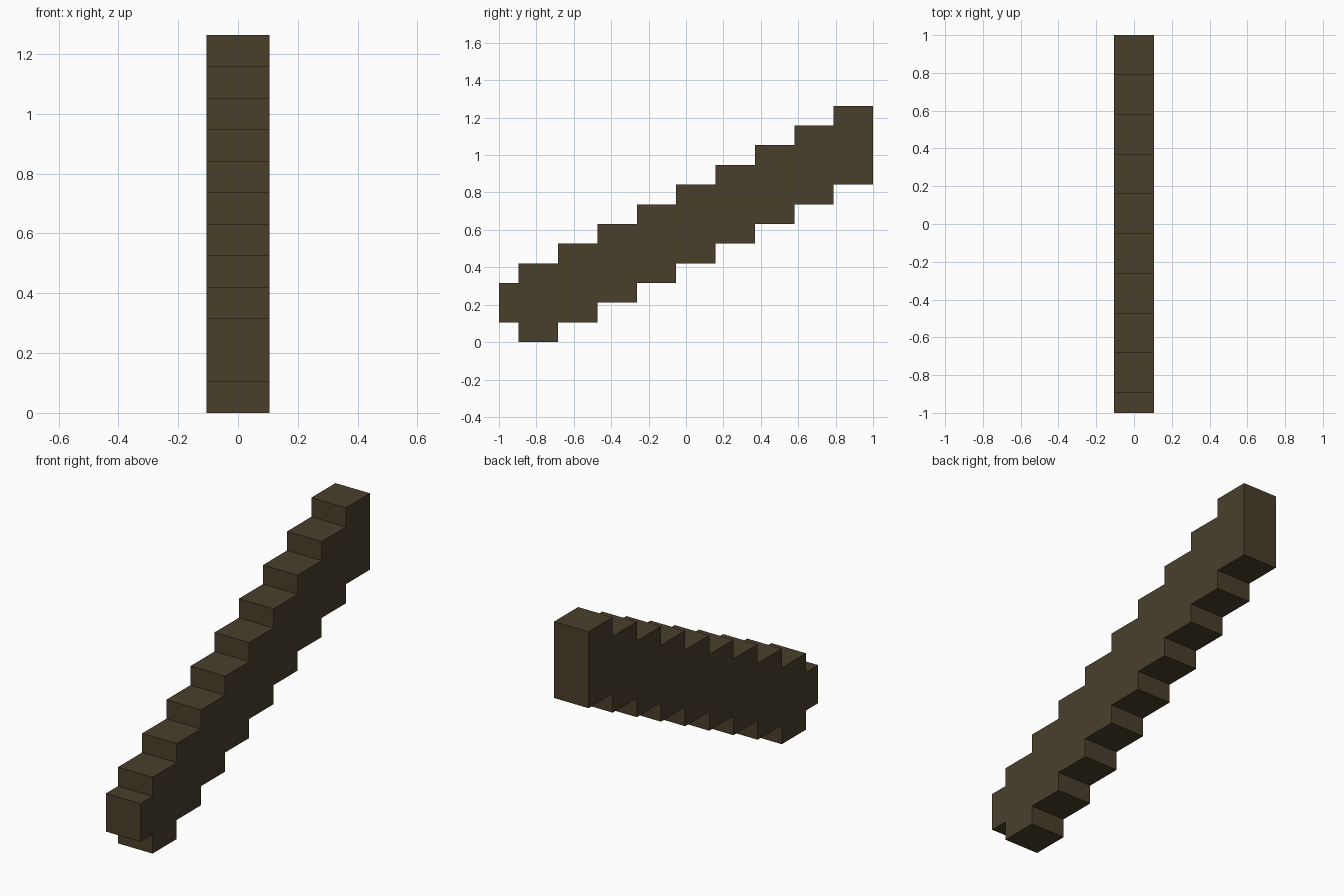
import bpy
import bmesh

if "Cube" in bpy.data.objects:
    bpy.data.objects.remove(bpy.data.objects["Cube"])

U = 2 / 19        # one grid unit
STEPS = 9         # number of full steps
HALF_W = U        # half the beam width

# Stepped side profile in grid units (y from the front end, z up)
upper = [(0, 1), (0, 3), (1, 3)]
lower = [(1, 1), (1, 0)]
for k in range(STEPS):
    y0, y1 = 1 + 2 * k, 3 + 2 * k
    upper += [(y0, k + 4), (y1, k + 4)]
    lower += [(y1, k)]
    if k < STEPS - 1:
        lower += [(y1, k + 1)]
profile = upper + lower[::-1]

# Extrude the profile across x into one solid stepped beam
bm = bmesh.new()
side = bm.faces.new([bm.verts.new((-HALF_W, y * U - 1, z * U)) for y, z in profile])
ext = bmesh.ops.extrude_face_region(bm, geom=[side])
moved = [g for g in ext["geom"] if isinstance(g, bmesh.types.BMVert)]
bmesh.ops.translate(bm, verts=moved, vec=(2 * HALF_W, 0, 0))
bmesh.ops.recalc_face_normals(bm, faces=bm.faces)

mesh = bpy.data.meshes.new("stepped_beam")
bm.to_mesh(mesh)
bm.free()

# Dark brown finish
brown = bpy.data.materials.new("dark_brown")
brown.diffuse_color = (0.067, 0.050, 0.024, 1)
brown.use_nodes = True
brown.node_tree.nodes["Principled BSDF"].inputs["Base Color"].default_value = brown.diffuse_color
mesh.materials.append(brown)

beam = bpy.data.objects.new("stepped_beam", mesh)
bpy.context.collection.objects.link(beam)
